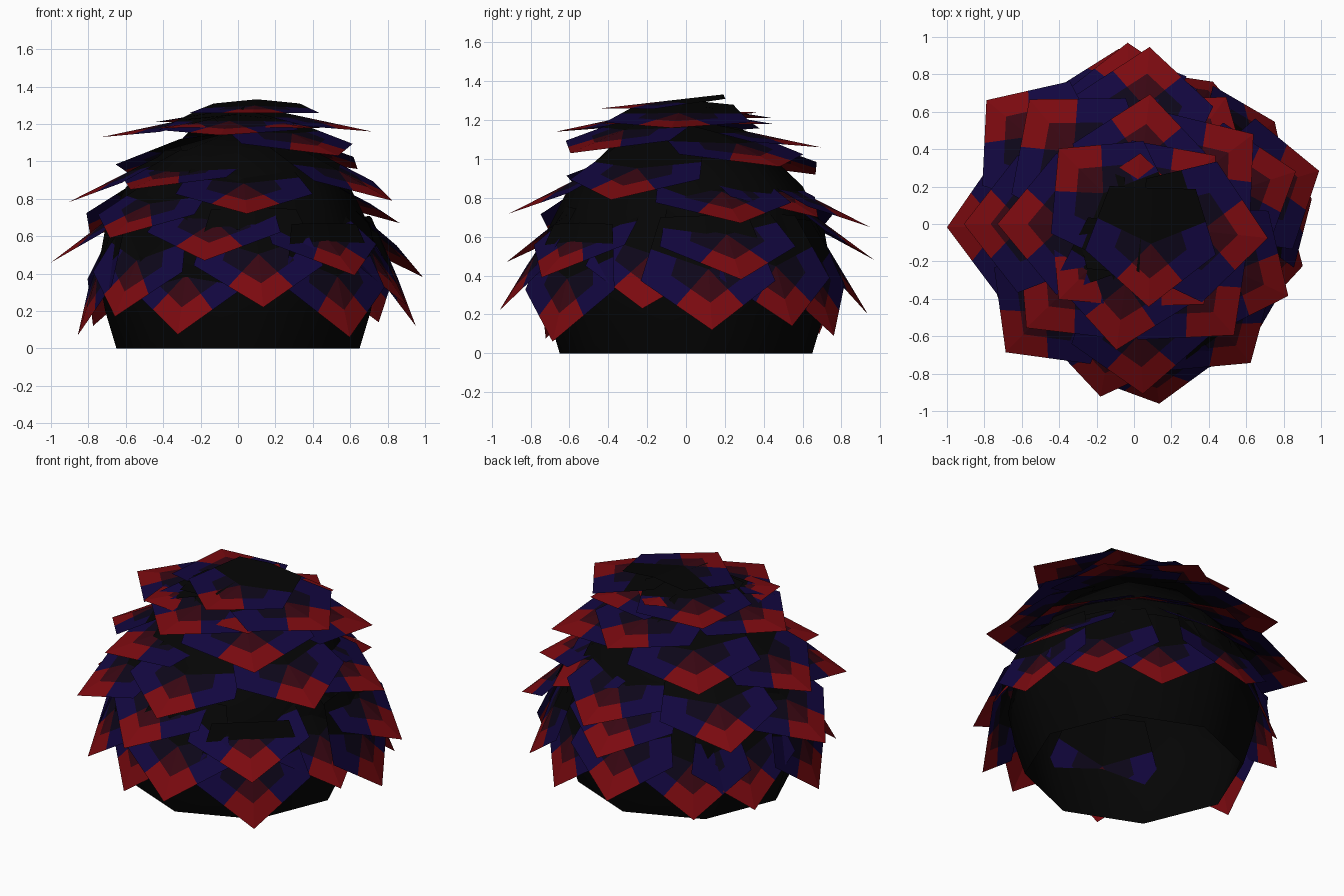
import bpy, math
from mathutils import Vector

if "Cube" in bpy.data.objects:
    bpy.data.objects.remove(bpy.data.objects["Cube"])


def material(name, rgb):
    m = bpy.data.materials.new(name)
    m.diffuse_color = (*rgb, 1)
    m.use_nodes = True
    m.node_tree.nodes["Principled BSDF"].inputs["Base Color"].default_value = m.diffuse_color
    return m


BLACK = material("black", (0.0015, 0.0015, 0.0015))
RED = material("red", (0.2, 0.003, 0.005))
MAROON = material("maroon", (0.04, 0.002, 0.006))
BLUE = material("blue", (0.006, 0.002, 0.05))
NAVY = material("navy", (0.004, 0.002, 0.010))
MATS = [BLACK, RED, MAROON, BLUE, NAVY]


def make_object(name, verts, faces, mats, ids=None):
    me = bpy.data.meshes.new(name)
    me.from_pydata(verts, [], faces)
    for m in mats:
        me.materials.append(m)
    if ids:
        me.polygons.foreach_set("material_index", ids)
    me.update()
    ob = bpy.data.objects.new(name, me)
    bpy.context.collection.objects.link(ob)
    return ob


# Core: eight-sided dome, open underneath
SIDES = 8
profile = [(0.65, 0), (0.71, 0.2), (0.75, 0.42), (0.71, 0.64), (0.60, 0.86), (0.39, 1.06)]
verts, faces = [], []
for r, z in profile:
    for i in range(SIDES):
        a = math.tau * i / SIDES
        verts.append((r * math.cos(a), r * math.sin(a), z))
for k in range(len(profile) - 1):
    for i in range(SIDES):
        j = (i + 1) % SIDES
        faces.append((k * SIDES + i, k * SIDES + j, (k + 1) * SIDES + j, (k + 1) * SIDES + i))
verts.append((0, 0, 1.17))
last = (len(profile) - 1) * SIDES
for i in range(SIDES):
    faces.append((last + i, last + (i + 1) % SIDES, len(verts) - 1))
core = make_object("core", verts, faces, [BLACK])
core.data.polygons.foreach_set("use_smooth", [True] * len(faces))

# Scale outline: tip, right side, right root, left root, left side (sideways, up from tip)
OUTLINE = [(0, 0), (0.35, 0.29), (0.23, 0.64), (-0.23, 0.64), (-0.35, 0.29)]
CENTRE = Vector((0, 0.34))
DROOP = 0.1               # how far the sides bend inwards, per unit of width
OUTER = [1, 3, 0, 0, 3]   # material at the rim of each corner
INNER = [2, 4, 0, 0, 4]   # darker material towards the middle


def add_scale(verts, faces, ids, angle, r, z, tilt, size, twist):
    a, b, t = (math.radians(d) for d in (angle, angle + twist, tilt))
    tip = Vector((r * math.cos(a), r * math.sin(a), z))
    out = Vector((math.cos(b), math.sin(b), 0))
    side = Vector((-math.sin(b), math.cos(b), 0))
    up = -out * math.cos(t) + Vector((0, 0, math.sin(t)))
    normal = side.cross(up)
    rim = []
    for i in range(5):
        p, q = Vector(OUTLINE[i]), Vector(OUTLINE[(i + 1) % 5])
        rim += [p, (p + q) / 2]
    flat = rim + [p.lerp(CENTRE, 0.45) for p in rim] + [CENTRE]
    n = len(verts)
    verts.extend(tip + (side * p.x + up * p.y - normal * abs(p.x) * DROOP) * size for p in flat)
    for i in range(10):
        j = (i + 1) % 10
        corner = ((i + 1) // 2) % 5
        faces.append((n + i, n + j, n + 10 + j, n + 10 + i))
        ids.append(OUTER[corner])
        faces.append((n + 10 + i, n + 10 + j, n + 20))
        ids.append(INNER[corner])


def scale_row(name, items, radius, tilt, size=1.0, twist=0):
    verts, faces, ids = [], [], []
    for angle, z, *extra in items:
        r = extra[0] if extra else radius
        add_scale(verts, faces, ids, angle, r, z, tilt(z), size, twist)
    make_object(name, verts, faces, MATS, ids)


# Rows of overlapping scales, bottom to top: (direction, tip height, own radius if it differs)
scale_row("scale_row_1", [(8, .12, .96), (36, .14, .93), (61, .09), (95, .20, .94), (128, .10), (153, .12),
                          (190, .07), (223, .17, .9), (246, .075, .79), (278, .22, .97), (311, .06, .91),
                          (346, .23, .93)],
          0.87, lambda z: 79 - 100 * z)
scale_row("scale_row_2", [(16, .38, 1.03), (92, .48), (140, .60, 1.03), (181, .46, 1.0),
                          (225, .59), (259, .47, .94), (310, .39)],
          0.97, lambda z: 58 - 45 * z, 1.04)
scale_row("scale_row_3", [(18, .67), (54, .70, .84), (85, .65, .95), (180, .78), (273, .72), (335, .79)],
          0.91, lambda z: 27, 1.05)
scale_row("scale_row_4", [(37, .96), (130, .92, .87), (224, .85), (312, 1.03)],
          0.80, lambda z: 18, 1.14)
scale_row("scale_row_5", [(83, 1.06), (180, 1.13, .73), (262, 1.14, .68), (354, 1.16, .72)],
          0.70, lambda z: 12, 1.08)
scale_row("scale_row_6", [(40, 1.18), (135, 1.21), (225, 1.18), (311, 1.18)],
          0.57, lambda z: 7)
scale_row("top_back_scale", [(85, 1.24)], 0.38, lambda z: 1)
scale_row("top_front_scale", [(280, 1.26)], 0.45, lambda z: 6.5, 1.0, -12)
